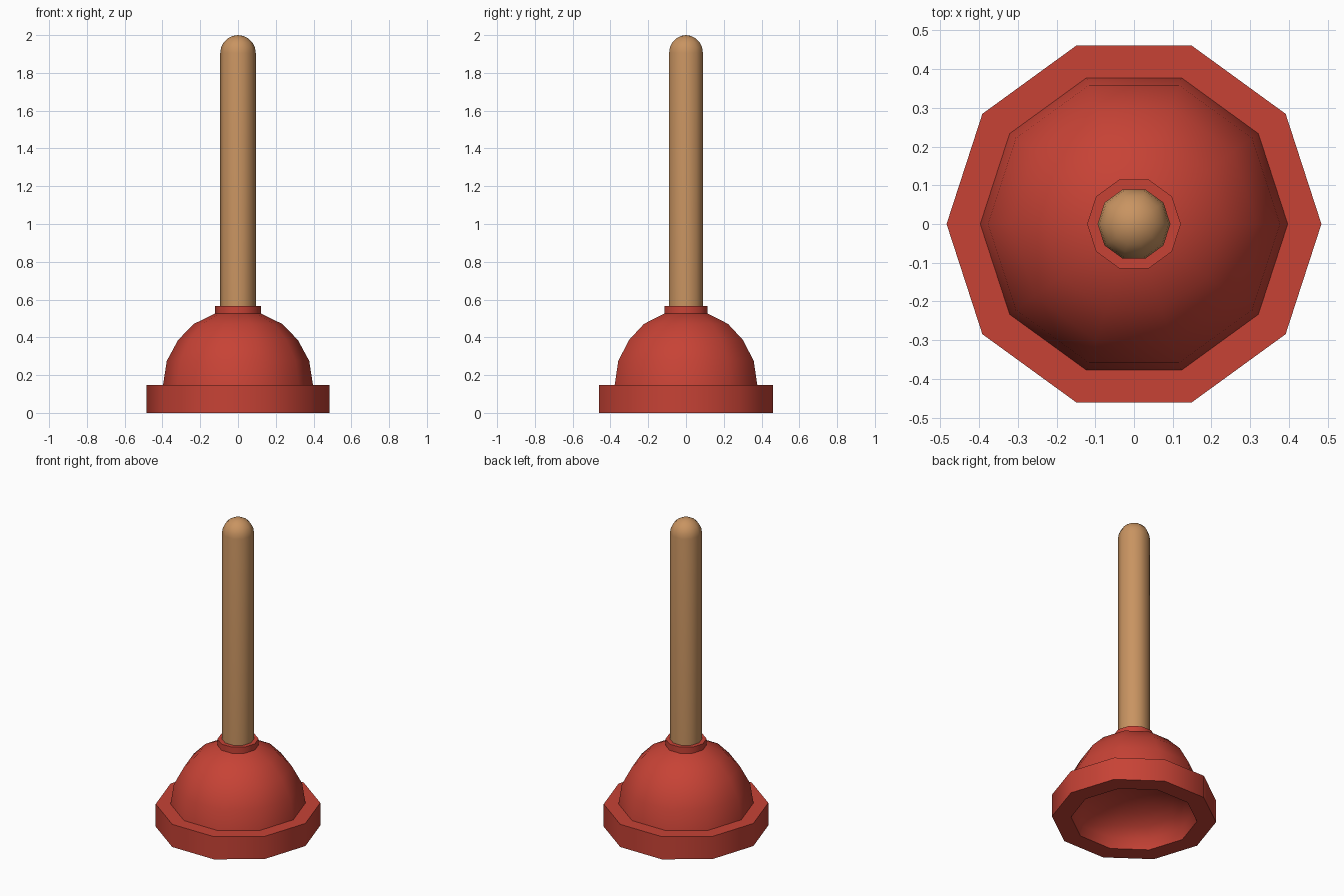
import bpy, bmesh, math

if "Cube" in bpy.data.objects:
    bpy.data.objects.remove(bpy.data.objects["Cube"])

SIDES = 10


def material(name, rgb):
    m = bpy.data.materials.new(name)
    m.diffuse_color = (*rgb, 1.0)
    m.use_nodes = True
    m.node_tree.nodes["Principled BSDF"].inputs["Base Color"].default_value = m.diffuse_color
    return m


red = material("red rubber", (0.57, 0.055, 0.036))
wood = material("light wood", (0.58, 0.295, 0.12))


def lathe(name, profile, mat):
    """Spin an (r, z) profile round z; points with r = 0 become single poles."""
    bm = bmesh.new()
    rings = []
    for r, z in profile:
        if r == 0:
            rings.append([bm.verts.new((0, 0, z))] * SIDES)
        else:
            rings.append([bm.verts.new((r * math.cos(math.tau * i / SIDES),
                                        r * math.sin(math.tau * i / SIDES), z))
                          for i in range(SIDES)])
    for a, b in zip(rings, rings[1:]):
        for i in range(SIDES):
            j = (i + 1) % SIDES
            bm.faces.new(list(dict.fromkeys((a[i], a[j], b[j], b[i]))))
    bmesh.ops.recalc_face_normals(bm, faces=bm.faces)
    me = bpy.data.meshes.new(name)
    bm.to_mesh(me)
    bm.free()
    me.materials.append(mat)
    me.shade_smooth()
    me.set_sharp_from_angle(angle=math.radians(60))
    ob = bpy.data.objects.new(name, me)
    bpy.context.collection.objects.link(ob)
    return ob


# Hollow rubber cup: shallow domed inside, rim, outer dome
DEPTH, MOUTH = 0.2, 0.371
inside = [(MOUTH * math.cos(math.radians(t)), DEPTH * math.sin(math.radians(t)))
          for t in (72, 54, 36, 18, 0)]
lathe("rubber_cup", [(0, DEPTH)] + inside + [
    (0.484, 0), (0.484, 0.147), (0.397, 0.147),
    (0.377, 0.275), (0.317, 0.386), (0.234, 0.471), (0.121, 0.526),
    (0, 0.54)], red)

# Collar where the handle enters the cup
lathe("collar", [(0.121, 0.526), (0.121, 0.566), (0, 0.566)], red)

# Wooden handle with a rounded end
R, TOP = 0.094, 2.0
cap = [(R * math.cos(math.radians(t)), TOP - R + R * math.sin(math.radians(t)))
       for t in (0, 18, 36, 54, 72)]
lathe("handle", [(0, 0.55), (R, 0.55)] + cap + [(0, TOP)], wood)
